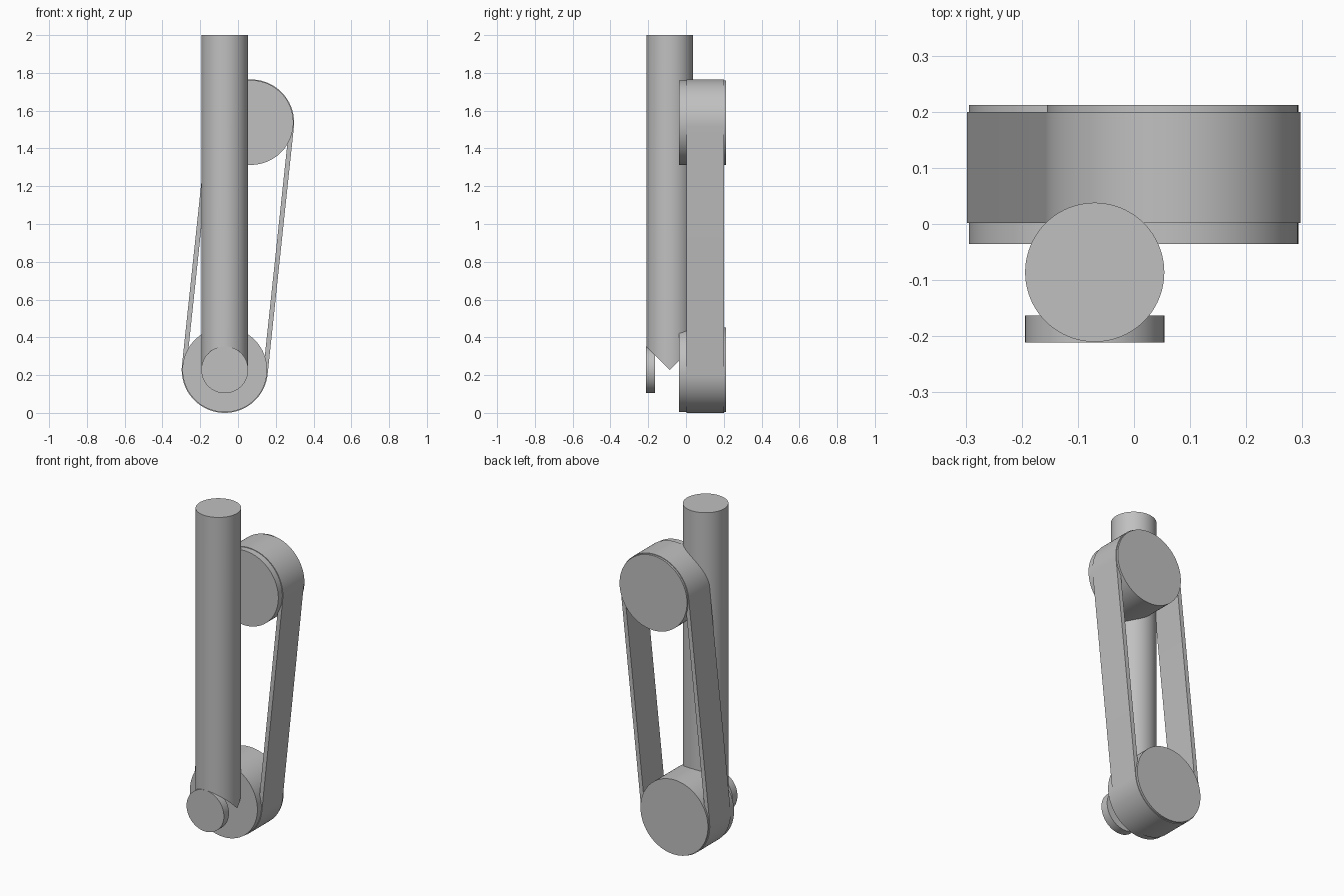
import bpy
import bmesh
import math

cube = bpy.data.objects.get("Cube")
if cube:
    bpy.data.objects.remove(cube, do_unlink=True)

LOWER = (-0.07, 0.228)   # x, z of the lower axis
UPPER = (0.069, 1.537)   # x, z of the upper axis
SHAFT_R = 0.124
SHAFT_Y = -0.086
SEGMENTS = 96

grey = bpy.data.materials.new("plain grey")
grey.use_nodes = True
grey.diffuse_color = (0.53, 0.53, 0.53, 1)
grey.node_tree.nodes["Principled BSDF"].inputs["Base Color"].default_value = grey.diffuse_color


def finish(name, bm):
    """Turn a bmesh into a smooth-shaded object with crisp edges."""
    bmesh.ops.recalc_face_normals(bm, faces=bm.faces)
    mesh = bpy.data.meshes.new(name)
    bm.to_mesh(mesh)
    bm.free()
    mesh.materials.append(grey)
    obj = bpy.data.objects.new(name, mesh)
    bpy.context.collection.objects.link(obj)
    bpy.ops.object.select_all(action='DESELECT')
    obj.select_set(True)
    bpy.context.view_layer.objects.active = obj
    bpy.ops.object.shade_smooth_by_angle(angle=math.radians(30))
    return obj


def arc(centre, radius, start, sweep, count):
    """Points (x, z) along an arc."""
    angles = [start + sweep * i / count for i in range(count + 1)]
    return [(centre[0] + radius * math.cos(t), centre[1] + radius * math.sin(t)) for t in angles]


def bridge(bm, a, b):
    """Join two closed loops of vertices with quads."""
    for i in range(len(a)):
        j = (i + 1) % len(a)
        bm.faces.new((a[i], a[j], b[j], b[i]))


def disc(name, centre, radius, y_front, y_back):
    """Solid wheel with its axis along y."""
    bm = bmesh.new()
    outline = arc(centre, radius, 0, math.tau, SEGMENTS)[:-1]
    front, back = [[bm.verts.new((x, y, z)) for x, z in outline] for y in (y_front, y_back)]
    bridge(bm, front, back)
    bm.faces.new(front)
    bm.faces.new(back)
    return finish(name, bm)


# Pulleys and the small hub cap
disc("lower_pulley", LOWER, 0.224, -0.036, 0.212)
disc("upper_pulley", UPPER, 0.224, -0.036, 0.212)
disc("hub_cap", LOWER, SHAFT_R, -0.211, -0.163)

# Belt: a hollow band wrapped around both pulleys
bm = bmesh.new()
lean = math.atan2(UPPER[1] - LOWER[1], UPPER[0] - LOWER[0])
loops = []
for radius, y in ((0.228, 0.002), (0.228, 0.2), (0.203, 0.2), (0.203, 0.002)):
    path = arc(UPPER, radius, lean - math.pi / 2, math.pi, SEGMENTS // 2)
    path += arc(LOWER, radius, lean + math.pi / 2, math.pi, SEGMENTS // 2)
    loops.append([bm.verts.new((x, y, z)) for x, z in path])
for i in range(4):
    bridge(bm, loops[i], loops[(i + 1) % 4])
finish("belt", bm)

# Upright shaft, its foot hollowed to a saddle that sits over the lower axis
bm = bmesh.new()
top, foot = [], []
for x, y in arc((LOWER[0], SHAFT_Y), SHAFT_R, 0, math.tau, SEGMENTS)[:-1]:
    rise = math.sqrt(max(0, SHAFT_R ** 2 - (x - LOWER[0]) ** 2))
    top.append(bm.verts.new((x, y, 2)))
    foot.append(bm.verts.new((x, y, LOWER[1] + rise)))
bridge(bm, top, foot)
bm.faces.new(top)
half = SEGMENTS // 2
for i in range(half):
    corners = [foot[i], foot[i + 1], foot[-i - 1], foot[-i % SEGMENTS]]
    bm.faces.new(list(dict.fromkeys(corners)))
finish("upright_shaft", bm)
